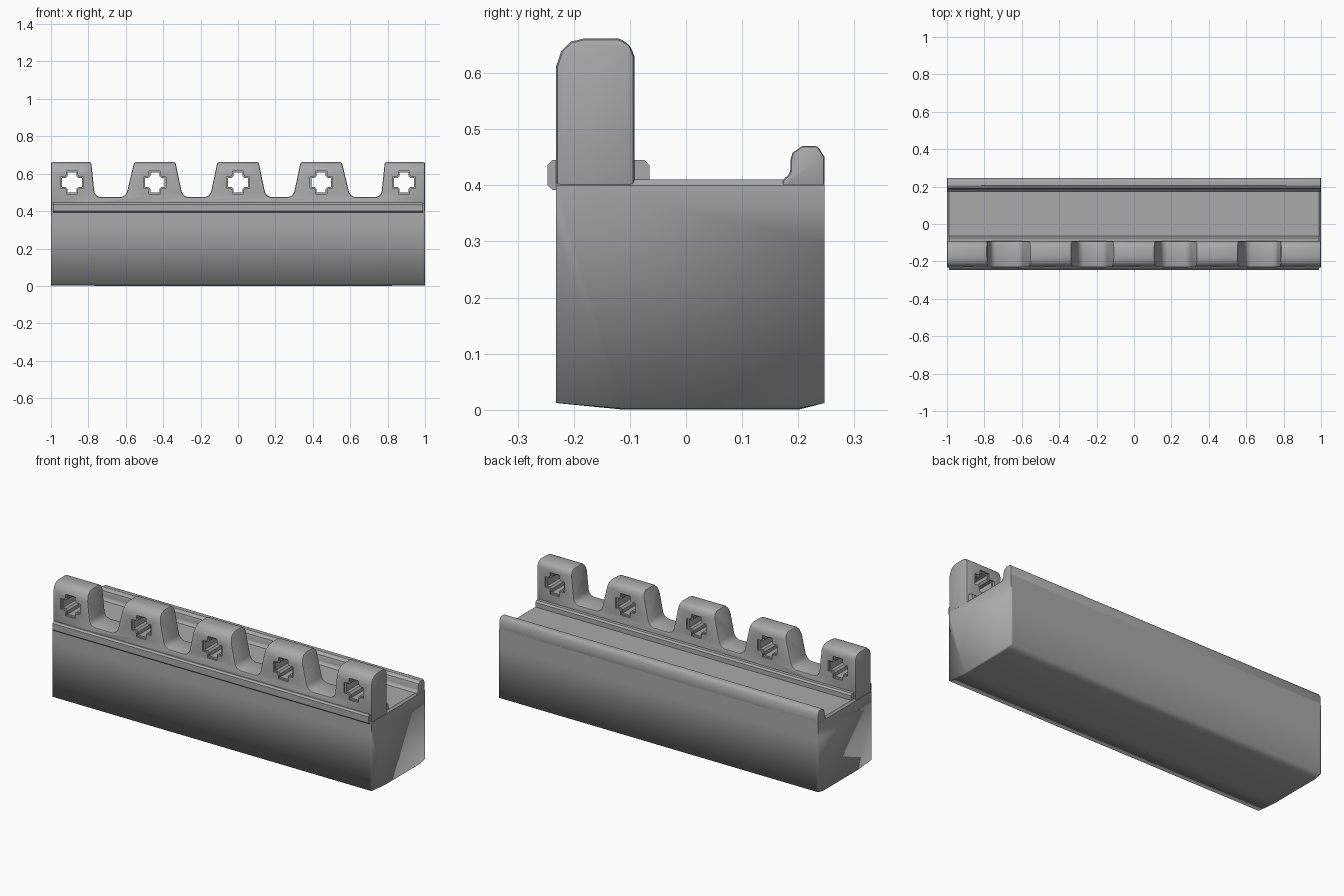
import bpy, bmesh, math
from mathutils import Vector

if "Cube" in bpy.data.objects:
    bpy.data.objects.remove(bpy.data.objects["Cube"])

grey = bpy.data.materials.new("mid_grey")
grey.use_nodes = True
grey.diffuse_color = (0.4, 0.4, 0.4, 1)
grey.node_tree.nodes["Principled BSDF"].inputs["Base Color"].default_value = grey.diffuse_color


def prism(bm, outline, stations, axis):
    """Sweep an outline along x (outline is y, z) or along y (outline is x, z)."""
    rings = []
    for s in stations:
        pts = [(s, a, b) if axis == "x" else (a, s, b) for a, b in outline]
        rings.append([bm.verts.new(p) for p in pts])
    n = len(outline)
    for r0, r1 in zip(rings, rings[1:]):
        for i in range(n):
            j = (i + 1) % n
            bm.faces.new((r0[i], r0[j], r1[j], r1[i]))
    bm.faces.new(rings[0])
    bm.faces.new(rings[-1])


def finish(bm, name):
    bmesh.ops.recalc_face_normals(bm, faces=bm.faces)
    mesh = bpy.data.meshes.new(name)
    bm.to_mesh(mesh)
    bm.free()
    mesh.materials.append(grey)
    obj = bpy.data.objects.new(name, mesh)
    bpy.context.collection.objects.link(obj)
    return obj


def activate(obj):
    bpy.ops.object.select_all(action="DESELECT")
    obj.select_set(True)
    bpy.context.view_layer.objects.active = obj


def bevel(obj, width, segments=2, angle=40):
    activate(obj)
    mod = obj.modifiers.new("edge_rounding", "BEVEL")
    mod.width, mod.segments = width, segments
    mod.limit_method, mod.angle_limit = "ANGLE", math.radians(angle)
    bpy.ops.object.modifier_apply(modifier=mod.name)


def cut(obj, cutter):
    activate(obj)
    cutter.hide_render = True
    mod = obj.modifiers.new("cut", "BOOLEAN")
    mod.operation, mod.solver, mod.object = "DIFFERENCE", "EXACT", cutter
    bpy.ops.object.modifier_apply(modifier=mod.name)
    bpy.data.objects.remove(cutter)


def smooth(obj, angle=32):
    activate(obj)
    bpy.ops.object.shade_smooth_by_angle(angle=math.radians(angle))


def bar(name, outline, half, width):
    bm = bmesh.new()
    prism(bm, outline, (-half, half), "x")
    obj = finish(bm, name)
    if width:
        bevel(obj, width)
    smooth(obj)
    return obj


# Main block: flat floor, slightly crowned underside, softly shaded lower edges
bm = bmesh.new()
prism(bm, [(-0.232, 0.012), (-0.11, 0.002), (0.2, 0.002), (0.247, 0.012), (0.247, 0.3),
           (0.247, 0.41), (-0.232, 0.41), (-0.232, 0.32)],
      (-1, -0.99, -0.6, 0.7, 0.99, 1), "x")
for v in bm.verts:
    if abs(v.co.x) > 0.995:
        v.co.z = min(v.co.z, 0.4)
    if v.co.z < 0.1 and abs(v.co.y) < 0.21:
        v.co.z = 0 if abs(v.co.x) < 0.9 else 0.002
bmesh.ops.recalc_face_normals(bm, faces=bm.faces)
for f in bm.faces:
    f.smooth = True
for e in bm.edges:
    top = max(v.co.z for v in e.verts) > 0.35
    e.smooth = not (top and e.calc_face_angle(0) > math.radians(30))
block = finish(bm, "main_block")

# Raised lip along the back, with a small fillet at the floor
bar("back_lip", [(0.247, 0.395), (0.247, 0.45), (0.235, 0.47), (0.207, 0.47), (0.19, 0.458),
                 (0.186, 0.445), (0.186, 0.422), (0.172, 0.409), (0.172, 0.395)], 1, 0.006)

# Rails on both sides of the comb
for name, outer, inner in (("front_rail", -0.247, -0.2), ("inner_rail", -0.065, -0.12)):
    step = 0.009 if inner > outer else -0.009
    bar(name, [(inner, 0.392), (outer + step, 0.392), (outer, 0.4), (outer, 0.436),
               (outer + step, 0.445), (inner, 0.445)], 0.99, 0)

# Comb wall with a rounded crest
bm = bmesh.new()
prism(bm, [(-0.232, 0.395), (-0.232, 0.61), (-0.222, 0.64), (-0.205, 0.656), (-0.18, 0.662),
           (-0.12, 0.662), (-0.1, 0.651), (-0.092, 0.63), (-0.092, 0.395)], (-1, 1), "x")
comb = finish(bm, "comb_wall")

# Tapered gaps between the teeth
bm = bmesh.new()
for side in (-1, 1):
    for t0, b0, b1, t1 in ((0.11, 0.15, 0.295, 0.335), (0.555, 0.6, 0.765, 0.785)):
        c0, c1 = b0 - (b0 - t0) * 0.15, b1 + (t1 - b1) * 0.15
        gap = [(t0 - (b0 - t0) * 0.25, 0.71), (c0, 0.502), (b0 + 0.005, 0.484),
               (b0 + 0.025, 0.475), (b1 - 0.025, 0.475), (b1 - 0.005, 0.484),
               (c1, 0.502), (t1 + (t1 - b1) * 0.25, 0.71)]
        prism(bm, [(side * x, z) for x, z in gap], (-0.4, 0.1), "y")
cut(comb, finish(bm, "gap_cutter"))
bevel(comb, 0.009)


# Cross-shaped holes through each tooth, with a wider shallow step at both mouths
def cross(x, size, arm, chamfer):
    quarter = [(size, -arm), (size, arm), (arm + chamfer, arm), (arm, arm + chamfer)]
    pts = []
    for k in range(4):
        c, s = round(math.cos(k * math.pi / 2)), round(math.sin(k * math.pi / 2))
        pts += [(x + c * a - s * b, 0.553 + s * a + c * b) for a, b in quarter]
    return pts


centres = (-0.888, -0.445, 0, 0.445, 0.888)
bm = bmesh.new()
for x in centres:
    prism(bm, cross(x, 0.053, 0.024, 0.01), (-0.4, 0.1), "y")
cut(comb, finish(bm, "hole_cutter"))
bm = bmesh.new()
for x in centres:
    for ends in ((-0.3, -0.222), (-0.102, 0)):
        prism(bm, cross(x, 0.061, 0.03, 0.01), ends, "y")
cut(comb, finish(bm, "step_cutter"))
smooth(comb)
